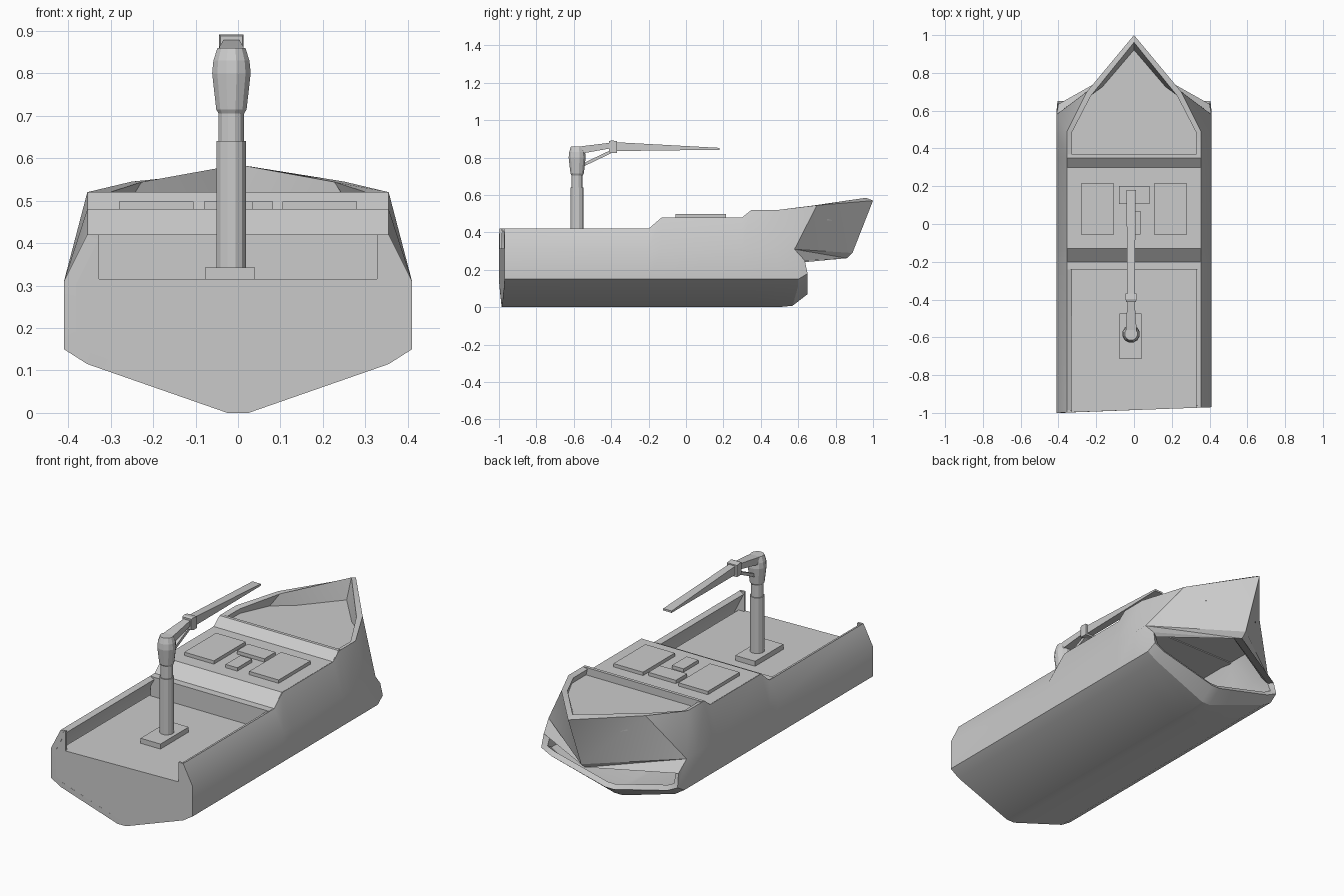
import bpy, bmesh
from math import sin, cos, tau

if "Cube" in bpy.data.objects:
    bpy.data.objects.remove(bpy.data.objects["Cube"])


def make(name, verts, faces, fix=True):
    me = bpy.data.meshes.new(name)
    me.from_pydata(verts, [], faces)
    bm = bmesh.new()
    bm.from_mesh(me)
    bmesh.ops.remove_doubles(bm, verts=bm.verts, dist=0.0001)
    if fix:
        bmesh.ops.recalc_face_normals(bm, faces=bm.faces)
    bm.to_mesh(me)
    bm.free()
    ob = bpy.data.objects.new(name, me)
    bpy.context.collection.objects.link(ob)
    return ob


def loft(name, rings):
    """Closed solid through rings that have equal point counts."""
    n = len(rings[0])
    verts = [p for r in rings for p in r]
    faces = [(i * n + j, i * n + (j + 1) % n, (i + 1) * n + (j + 1) % n, (i + 1) * n + j)
             for i in range(len(rings) - 1) for j in range(n)]
    faces += [tuple(range(n)), tuple(range(len(verts) - n, len(verts)))]
    return make(name, verts, faces)


def box(name, x0, x1, y0, y1, z0, z1):
    return loft(name, [[(x0, y0, z), (x1, y0, z), (x1, y1, z), (x0, y1, z)] for z in (z0, z1)])


def beam(name, stations, cx):
    """Rectangular beam along y; stations are (y, z_low, z_high, half_width)."""
    return loft(name, [[(cx - w, y, a), (cx + w, y, a), (cx + w, y, b), (cx - w, y, b)]
                       for y, a, b, w in stations])


def stern_y(x):
    return -0.985 + 0.0366 * x


# Hull plating: half sections from keel to rail, then lip and overhanging bow
def section(y, top):
    return [(0, y, 0), (.025, y, 0), (.355, y, .115), (.41, y, .15), (.41, y, .31), (.355, y, top)]


secs = [section(y, t) for y, t in
        ((-1, .42), (-.2, .42), (-.13, .48), (.30, .48), (.35, .52), (.49, .52))]
secs.append([(0, .57, .008), (.025, .57, .008), (.355, .60, .115), (.41, .60, .15),
             (.41, .58, .31), (.25, .70, .545)])
lip = [(0, .65, .07), (.025, .65, .07), (.345, .65, .15), (.405, .65, .18), (.40, .635, .25)]
stem = [(0, .86, .262), (0, .89, .29), (0, 1, .57)]
half = []
for a, b in zip(secs, secs[1:] + [lip]):
    for j in range(min(len(a), len(b)) - 1):
        half.append([a[j], b[j], b[j + 1], a[j + 1]])
knuckle, rail, corner = secs[-1][4], secs[-1][5], lip[4]
half += [[knuckle, corner, stem[0]], [knuckle, stem[0], stem[1]],
         [knuckle, stem[1], rail], [rail, stem[1], stem[2]]]
verts, faces = [], []
for side in (1, -1):
    for poly in half:
        pts = [(side * x, stern_y(side * x) if y == -1 else y, z) for x, y, z in poly]
        faces.append(tuple(range(len(verts), len(verts) + len(pts))))
        verts += pts if side == 1 else pts[::-1]
hull = make("hull_plating", verts, faces, fix=False)
mod = hull.modifiers.new("thickness", 'SOLIDIFY')
mod.thickness, mod.offset, mod.use_even_offset = 0.028, -1, True
bpy.context.view_layer.objects.active = hull
hull.select_set(True)
bpy.ops.object.modifier_apply(modifier=mod.name)
bpy.ops.object.shade_smooth_by_angle(angle=0.55)

# Stern transom, open at the top between the bulwarks
outline = [(.025, 0), (.355, .115), (.41, .15), (.41, .31), (.355, .42), (.327, .42), (.327, .315)]
outline += [(-x, z) for x, z in reversed(outline)]
loft("transom", [[(x, stern_y(x) + d, z) for x, z in outline] for d in (0, .012)])

# Sunken working deck at the stern
loft("work_deck", [[(-.36, stern_y(-.36), z), (.36, stern_y(.36), z), (.36, -.22, z), (-.36, -.22, z)]
                   for z in (.295, .315)])

# Raised middle deck, a side profile extruded across the hull
profile = [(-.24, .30), (-.24, .42), (-.2, .42), (-.13, .48), (.30, .48), (.35, .52),
           (.367, .52), (.367, .46), (-.12, .46), (-.2, .30)]
loft("middle_deck", [[(x, y, z) for y, z in profile] for x in (-.352, .352)])

# Foredeck inside the bow bulwark
fore = [(.345, .355), (.345, .48), (.265, .665), (0, .94)]
fore += [(-x, y) for x, y in fore[2::-1]]
loft("foredeck", [[(x, y, z) for x, y in fore] for z in (.465, .48)])

# Hatch covers on the middle deck
for name, x0, x1, y0, y1 in (("left_hatch", -.28, -.105, -.055, .215),
                             ("right_hatch", .105, .28, -.055, .215),
                             ("centre_hatch", -.08, .083, .105, .2),
                             ("small_hatch", -.035, .035, -.055, .07)):
    box(name, x0, x1, y0, y1, .47, .498)

# Crane: base, turned column and head
cx, cy = -.0155, -.582
box("crane_base", -.078, .04, -.715, -.475, .31, .342)
turned = [(.036, .33), (.036, .64), (.031, .64), (.031, .705), (.037, .715),
          (.047, .80), (.044, .83), (.034, .86)]
loft("crane_column", [[(cx + r * cos(tau * (k + .5) / 12), cy + r * sin(tau * (k + .5) / 12), z)
                       for k in range(12)] for r, z in turned])

# Crane: boom root, collar, tapered boom and support strut
beam("boom_root", [(-.60, .815, .855, .028), (-.54, .825, .863, .028), (-.40, .85, .88, .018)], cx)
beam("boom_collar", [(-.412, .83, .888, .026), (-.398, .825, .892, .029), (-.368, .825, .888, .029)], cx)
beam("boom", [(-.37, .835, .882, .019), (.18, .842, .852, .025)], cx)
beam("boom_strut", [(-.57, .742, .76, .011), (-.39, .828, .846, .011)], cx)
